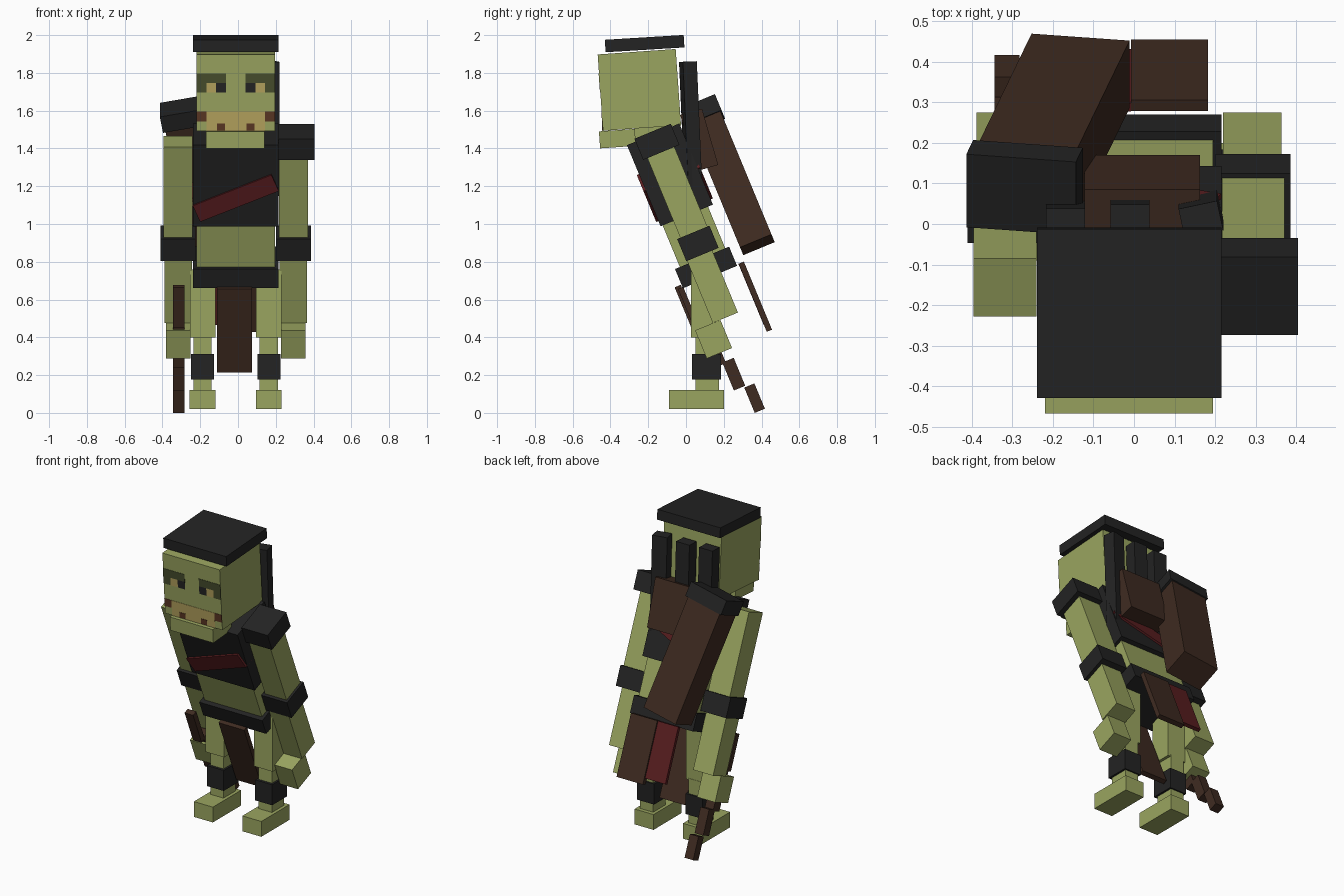
import bpy, bmesh, math
from mathutils import Matrix, Vector

cube = bpy.data.objects.get("Cube")
if cube:
    bpy.data.objects.remove(cube, do_unlink=True)


def material(name, hex_code):
    srgb = [int(hex_code[i:i + 2], 16) / 255 for i in (0, 2, 4)]
    col = [c / 12.92 if c < 0.04045 else ((c + 0.055) / 1.055) ** 2.4 for c in srgb] + [1]
    m = bpy.data.materials.new(name)
    m.use_nodes = True
    m.diffuse_color = col
    bsdf = next(n for n in m.node_tree.nodes if n.type == 'BSDF_PRINCIPLED')
    bsdf.inputs["Base Color"].default_value = col
    bsdf.inputs["Roughness"].default_value = 0.9
    return m


GREEN = material("skin green", "9AA560")
BLACK = material("black leather", "232323")
BROWN = material("brown leather", "3F2B21")
RED = material("dark red cloth", "5A1E20")
TAN = material("tan", "B5A35E")
OLIVE = material("dark olive", "474E2D")
MOUTH = material("mouth brown", "5A3623")

CX = -0.012      # middle of the body
LEAN = 22.5      # forward lean of the upper body, degrees


def rotation(tilt=0, roll=0, yaw=0):
    """Lean about x, then roll about the part's own y, then yaw about its z."""
    return (Matrix.Rotation(math.radians(tilt), 4, 'X')
            @ Matrix.Rotation(math.radians(roll), 4, 'Y')
            @ Matrix.Rotation(math.radians(yaw), 4, 'Z'))


def box(name, centre, size, mat, tilt=0, roll=0, yaw=0):
    mesh = bpy.data.meshes.new(name)
    bm = bmesh.new()
    bmesh.ops.create_cube(bm, size=1)
    bmesh.ops.scale(bm, vec=size, verts=bm.verts)
    bm.to_mesh(mesh)
    bm.free()
    mesh.materials.append(mat)
    ob = bpy.data.objects.new(name, mesh)
    ob.matrix_world = Matrix.Translation(centre) @ rotation(tilt, roll, yaw)
    bpy.context.collection.objects.link(ob)
    return ob


# Head, jaw, cap and neck
HEAD, SIDE, NOD = Vector((CX, -0.247, 1.71)), 0.414, 4.0
box("head", HEAD, (SIDE, SIDE, 0.405), GREEN, NOD)
box("jaw", (CX - 0.003, -0.363, 1.452), (0.31, 0.19, 0.09), GREEN, NOD)
box("flat_cap", (CX, -0.219, 1.955), (0.455, 0.418, 0.066), BLACK, 3.5)
box("neck", (CX, -0.17, 1.48), (0.25, 0.2, 0.12), GREEN, 5)

# Face details: thin plates on an 8 by 8 grid (column, row, width, height)
CELL = SIDE / 8


def face_plate(name, col, row, w, h, mat, lift=0.0):
    local = Vector(((col + w / 2 - 4) * CELL, -SIDE / 2 - lift,
                    (4 - row - h / 2) * 0.405 / 8))
    box(name, HEAD + rotation(NOD) @ local, (w * CELL, 0.004, h * 0.405 / 8), mat, NOD)


for side, flip in (("right", False), ("left", True)):
    for part, col, row, w, h, mat, lift in (
            ("brow", 0, 2, 3, 1, OLIVE, 0), ("temple", 0, 3, 1, 1, OLIVE, 0),
            ("eye", 1, 3, 1, 1, TAN, 0), ("pupil", 2, 3, 1, 1, BLACK, 0),
            ("mouth_corner", 0, 6, 1, 1, MOUTH, 0),
            ("tooth_gap", 2.1, 7.25, 0.8, 0.7, MOUTH, 0.002)):
        face_plate(f"{side}_{part}", 8 - col - w if flip else col, row, w, h, mat, lift)
face_plate("mouth", 1, 6, 6, 2, TAN)

# Leaning trunk
TORSO = Vector((CX, -0.085, 1.26))
box("chest", TORSO, (0.455, 0.30, 0.465), BLACK, LEAN)
box("midriff", (CX, 0.045, 0.925), (0.415, 0.26, 0.32), GREEN, LEAN)
box("belt", (CX, 0.106, 0.77), (0.455, 0.31, 0.11), BLACK, LEAN)
box("sash", TORSO + rotation(LEAN) @ Vector((0, 0, -0.068)),
    (0.452, 0.325, 0.10), RED, LEAN, -23)

# Arms and legs, mirrored about the body middle
for side, s in (("left", 1), ("right", -1)):
    ax = CX + s * 0.306
    box(side + "_upper_arm", (ax, -0.045, 1.166), (0.155, 0.155, 0.585), GREEN, LEAN)
    box(side + "_bracer", (ax, 0.063, 0.897), (0.185, 0.185, 0.127), BLACK, LEAN)
    box(side + "_forearm", (ax - s * 0.002, 0.127, 0.70), (0.144, 0.144, 0.425), GREEN, LEAN)
    box(side + "_hand", (ax - s * 0.002, 0.146, 0.39), (0.13, 0.145, 0.161), GREEN, LEAN)
    lx = CX + s * 0.175
    box(side + "_thigh", (lx, 0.10, 0.58), (0.135, 0.145, 0.36), GREEN)
    box(side + "_shin", (lx, 0.112, 0.26), (0.096, 0.125, 0.30), GREEN)
    box(side + "_knee_wrap", (lx, 0.108, 0.244), (0.122, 0.152, 0.134), BLACK)
    box(side + "_boot", (lx, 0.055, 0.07), (0.137, 0.29, 0.10), GREEN)
box("left_shoulder_pad", (0.31, -0.154, 1.435), (0.19, 0.208, 0.121), BLACK, LEAN)

# Hair locks down the back
for name, x, yaw, y in (("right", -0.169, 0, 0.016), ("middle", -0.01, 0, 0.026),
                        ("left", 0.165, 12, 0.026)):
    box(name + "_hair_lock", (x, y, 1.505), (0.097, 0.075, 0.71), BLACK, 2.5, 0, yaw)

# Back pouch and slanted quiver
box("back_pouch", (0.02, 0.07, 1.445), (0.285, 0.12, 0.31), BROWN, 16)
top, bottom = Vector((-0.27, 0.09, 1.585)), Vector((-0.133, 0.378, 0.89))
box("quiver", (top + bottom) / 2, (0.246, 0.18, (top - bottom).length), BROWN, LEAN, -10.5)
box("quiver_cap", top, (0.275, 0.195, 0.093), BLACK, LEAN, -10.5)

# Hanging cloths
box("front_loincloth", (-0.018, 0.063, 0.44), (0.185, 0.03, 0.48), BROWN, LEAN)
box("back_flap", (0.088, 0.367, 0.615), (0.19, 0.03, 0.39), BROWN, LEAN)
box("back_red_flap", (-0.08, 0.355, 0.63), (0.146, 0.022, 0.35), RED, LEAN)

# Stepped blade held in the right hand
for name, y, z, depth, length in (("tip", 0.0, 0.565, 0.035, 0.23),
                                  ("grip", 0.13, 0.37, 0.07, 0.26),
                                  ("middle", 0.253, 0.205, 0.065, 0.16),
                                  ("end", 0.363, 0.078, 0.058, 0.145)):
    box("blade_" + name, (-0.313, y, z), (0.062, depth, length), BROWN, LEAN)
